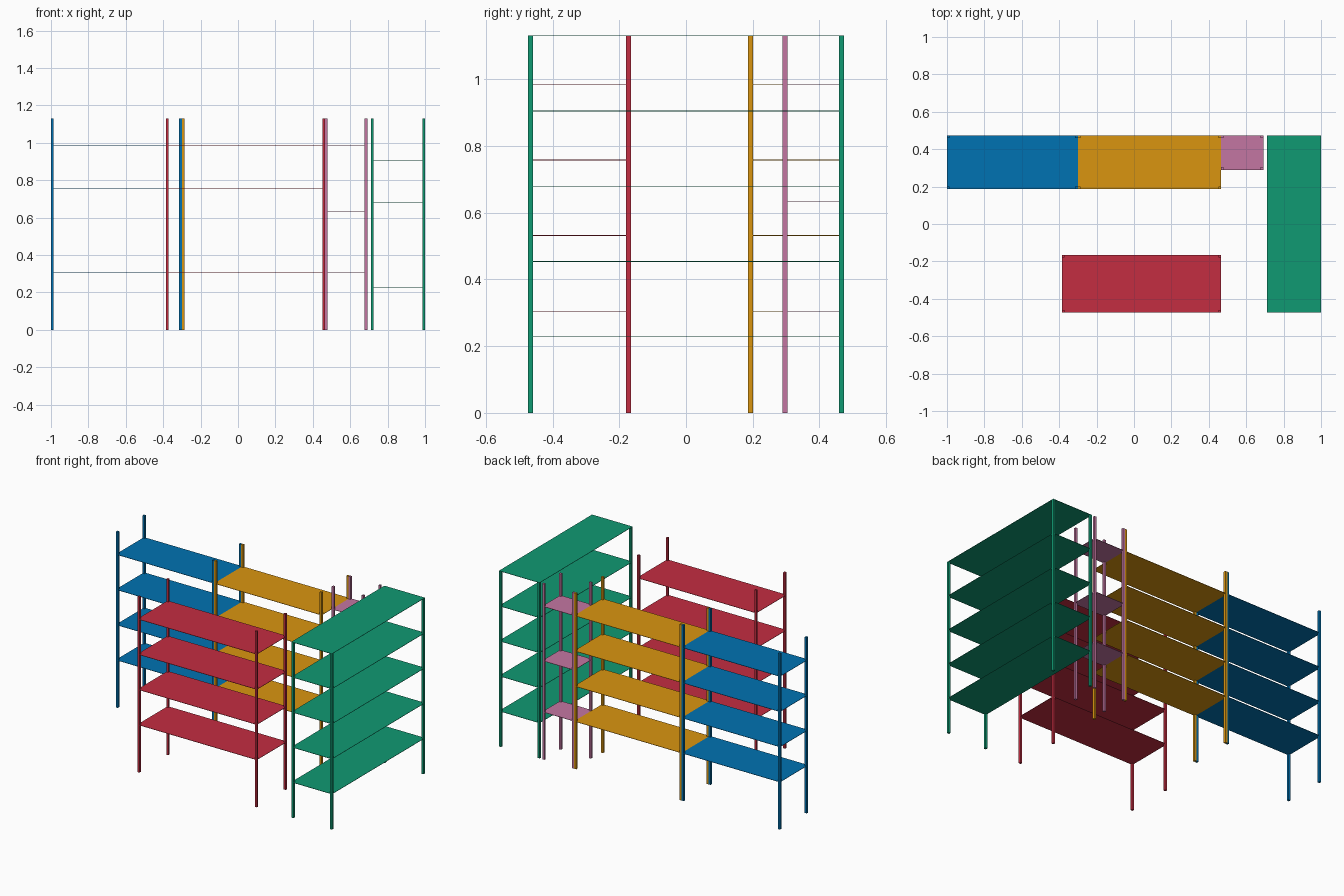
import bpy
import bmesh
from mathutils import Matrix, Vector

if "Cube" in bpy.data.objects:
    bpy.data.objects.remove(bpy.data.objects["Cube"])

HEIGHT = 1.131      # full post height
POST = 0.0145       # square post width
SHEET = 0.002       # shelf thickness


def make_material(name, color):
    mat = bpy.data.materials.new(name)
    mat.diffuse_color = (*color, 1.0)
    mat.use_nodes = True
    mat.node_tree.nodes["Principled BSDF"].inputs["Base Color"].default_value = mat.diffuse_color
    return mat


def box(name, lo, hi, mat):
    lo, hi = Vector(lo), Vector(hi)
    bm = bmesh.new()
    bmesh.ops.create_cube(bm, size=1.0, matrix=Matrix.Diagonal((*(hi - lo), 1.0)))
    mesh = bpy.data.meshes.new(name)
    bm.to_mesh(mesh)
    bm.free()
    mesh.materials.append(mat)
    obj = bpy.data.objects.new(name, mesh)
    obj.location = (lo + hi) / 2
    bpy.context.collection.objects.link(obj)
    return obj


def shelving_unit(name, x0, x1, y0, y1, levels, color):
    mat = make_material(name + "_paint", color)
    # Four full-height corner posts
    for side, x in (("left", x0), ("right", x1 - POST)):
        for face, y in (("front", y0), ("back", y1 - POST)):
            box(f"{name}_{face}_{side}_post", (x, y, 0),
                (x + POST, y + POST, HEIGHT), mat)
    # Thin sheet shelves covering the footprint
    for i, z in enumerate(levels, 1):
        box(f"{name}_shelf_{i}", (x0, y0, z - SHEET),
            (x1, y1, z), mat)


standard = [0.306 + 0.2265 * i for i in range(4)]
raised_top = [HEIGHT - 0.2255 * i for i in range(4, -1, -1)]

# Back row, left to right
shelving_unit("back_left_rack", -1.0, -0.30, 0.186, 0.473, standard, (0.0, 0.168, 0.445))
shelving_unit("back_middle_rack", -0.30, 0.465, 0.186, 0.473, standard, (0.70, 0.30, 0.005))
shelving_unit("small_corner_rack", 0.465, 0.692, 0.289, 0.473,
              [0.306, 0.635, 0.9855], (0.55, 0.18, 0.36))
# Free-standing front rack
shelving_unit("front_rack", -0.385, 0.465, -0.473, -0.165, standard, (0.55, 0.026, 0.053))
# Long rack turned sideways along the right, with a shelf flush on top
shelving_unit("right_side_rack", 0.711, 1.0, -0.473, 0.473, raised_top, (0.005, 0.32, 0.17))
